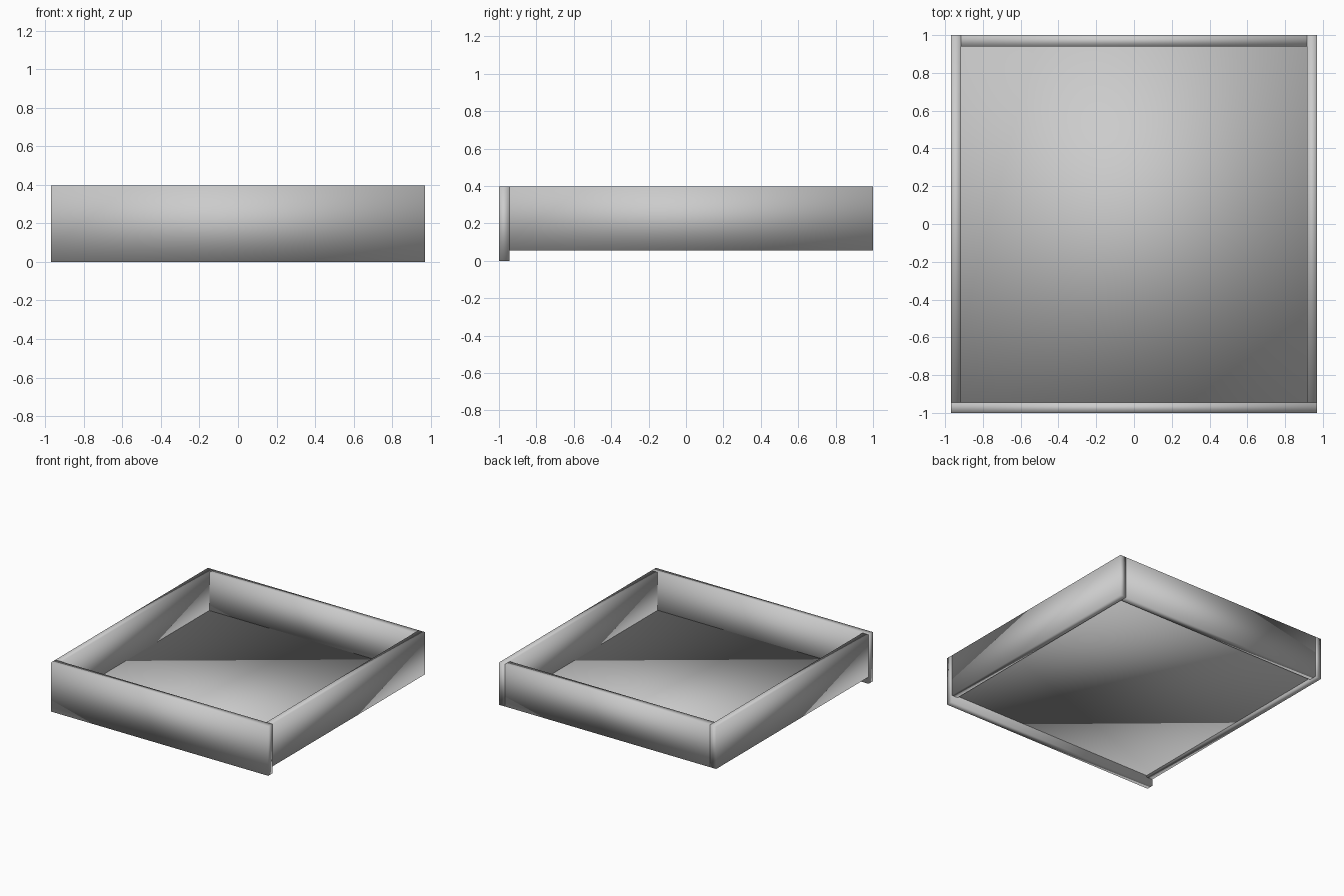
import bpy
import bmesh

if "Cube" in bpy.data.objects:
    bpy.data.objects.remove(bpy.data.objects["Cube"])

grey = bpy.data.materials.new("plain_grey")
grey.diffuse_color = (0.6, 0.6, 0.6, 1)
grey.use_nodes = True
grey.node_tree.nodes["Principled BSDF"].inputs["Base Color"].default_value = grey.diffuse_color


def panel(name, x, y, z):
    """Smooth-shaded board spanning the given (min, max) ranges."""
    bm = bmesh.new()
    bmesh.ops.create_cube(bm, size=1)
    for v in bm.verts:
        v.co = [lo + (c + 0.5) * (hi - lo) for c, (lo, hi) in zip(v.co, (x, y, z))]
    for f in bm.faces:
        f.smooth = True
    mesh = bpy.data.meshes.new(name)
    bm.to_mesh(mesh)
    bm.free()
    mesh.materials.append(grey)
    obj = bpy.data.objects.new(name, mesh)
    bpy.context.collection.objects.link(obj)
    return obj


W, T = 0.97, 0.055          # half width, board thickness
TOP, LOW = 0.397, 0.055     # top of the boards, underside of the box
FRONT = -1 + T              # back face of the front board
INNER = W - T               # inside half width

# Front board hangs below the box
panel("drawer_front", (-W, W), (-1, FRONT), (0, TOP))

# Side boards
panel("left_side", (-W, -INNER), (FRONT, 1), (LOW, TOP))
panel("right_side", (INNER, W), (FRONT, 1), (LOW, TOP))

# Back board fits between the sides
panel("drawer_back", (-INNER, INNER), (0.94, 1), (LOW, TOP))

# Bottom board, slightly recessed from below
panel("drawer_bottom", (-INNER, INNER), (FRONT, 0.94), (0.068, 0.09))
